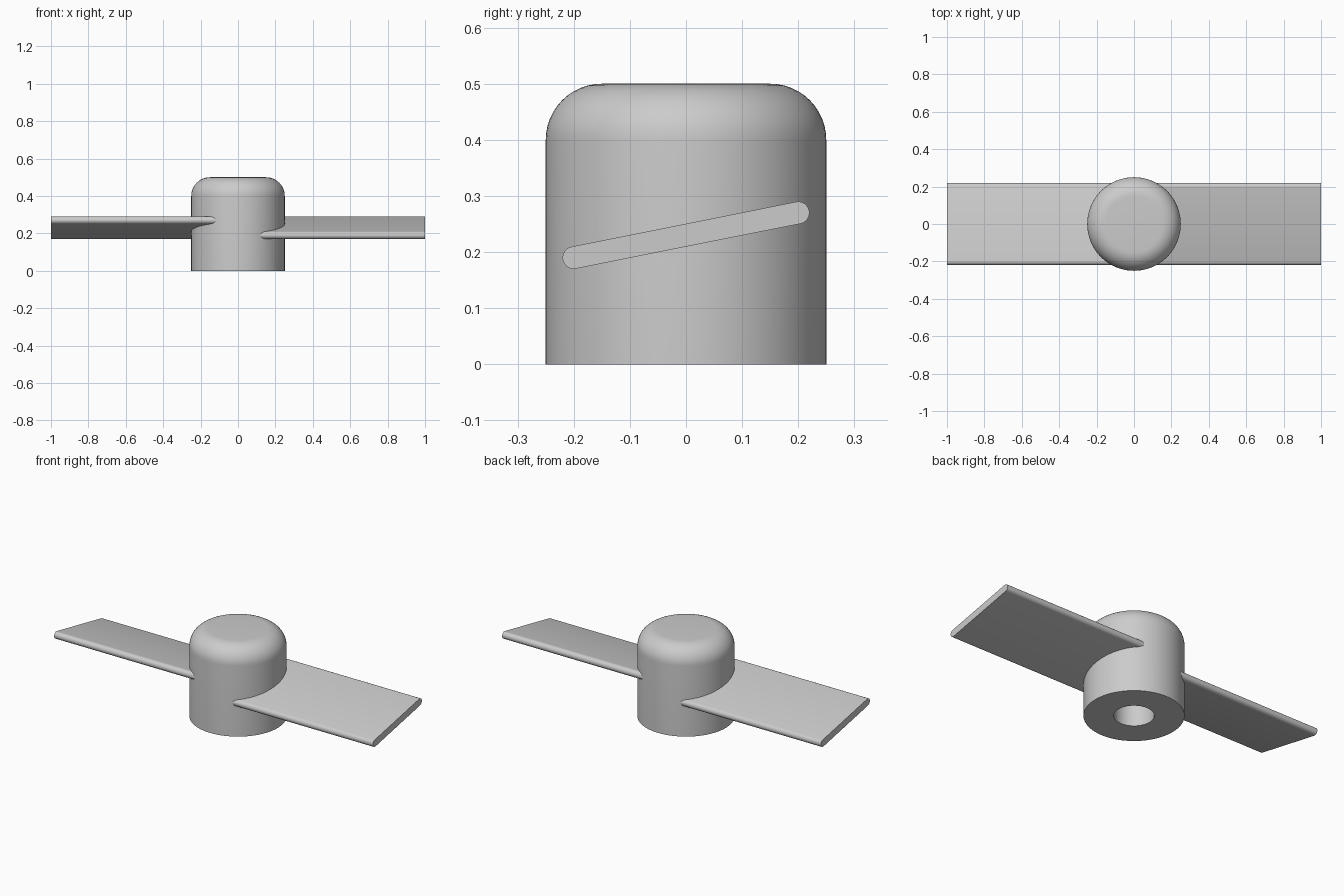
import bpy, bmesh, math

cube = bpy.data.objects.get("Cube")
if cube:
    bpy.data.objects.remove(cube, do_unlink=True)

grey = bpy.data.materials.new("light_grey")
grey.use_nodes = True
colour = (0.6, 0.6, 0.6, 1)
grey.diffuse_color = colour
grey.node_tree.nodes["Principled BSDF"].inputs["Base Color"].default_value = colour


def finish(name, bm):
    """Turn a bmesh into a smooth object with sharp edges kept."""
    bmesh.ops.remove_doubles(bm, verts=bm.verts, dist=1e-5)
    bmesh.ops.recalc_face_normals(bm, faces=bm.faces)
    mesh = bpy.data.meshes.new(name)
    bm.to_mesh(mesh)
    bm.free()
    mesh.materials.append(grey)
    obj = bpy.data.objects.new(name, mesh)
    bpy.context.collection.objects.link(obj)
    bpy.ops.object.select_all(action='DESELECT')
    obj.select_set(True)
    bpy.context.view_layer.objects.active = obj
    bpy.ops.object.shade_smooth_by_angle(angle=math.radians(35))
    return obj


def arc(cx, cy, r, start, end, steps):
    angles = [math.radians(start + (end - start) * i / steps) for i in range(steps + 1)]
    return [(cx + r * math.cos(a), cy + r * math.sin(a)) for a in angles]


# Hub: lathed profile with a rounded shoulder and a blind shaft hole below
RADIUS, HEIGHT, FILLET, BORE, DEPTH = 0.25, 0.5, 0.1, 0.1, 0.4
profile = [(0, DEPTH), (BORE, DEPTH), (BORE, 0), (RADIUS, 0)]
profile += arc(RADIUS - FILLET, HEIGHT - FILLET, FILLET, 0, 90, 12)
profile.append((0, HEIGHT))
bm = bmesh.new()
verts = [bm.verts.new((r, 0, z)) for r, z in profile]
edges = [bm.edges.new(pair) for pair in zip(verts, verts[1:])]
bmesh.ops.spin(bm, geom=verts + edges, cent=(0, 0, 0), axis=(0, 0, 1),
               angle=math.tau, steps=96, use_merge=True)
finish("hub", bm)

# Blades: pitched slab with round edges, the second turned half way round
PITCH = math.degrees(math.atan2(0.08, 0.4))
section = arc(0.2, 0.27, 0.02, PITCH - 90, PITCH + 90, 12)
section += arc(-0.2, 0.19, 0.02, PITCH + 90, PITCH + 270, 12)
for name, side in (("left_blade", 1), ("right_blade", -1)):
    bm = bmesh.new()
    root = bm.faces.new([bm.verts.new((side * 0.11, side * y, z)) for y, z in section])
    tip = bmesh.ops.extrude_face_region(bm, geom=[root], use_keep_orig=True)["geom"]
    for v in tip:
        if isinstance(v, bmesh.types.BMVert):
            v.co.x = side
    finish(name, bm)
